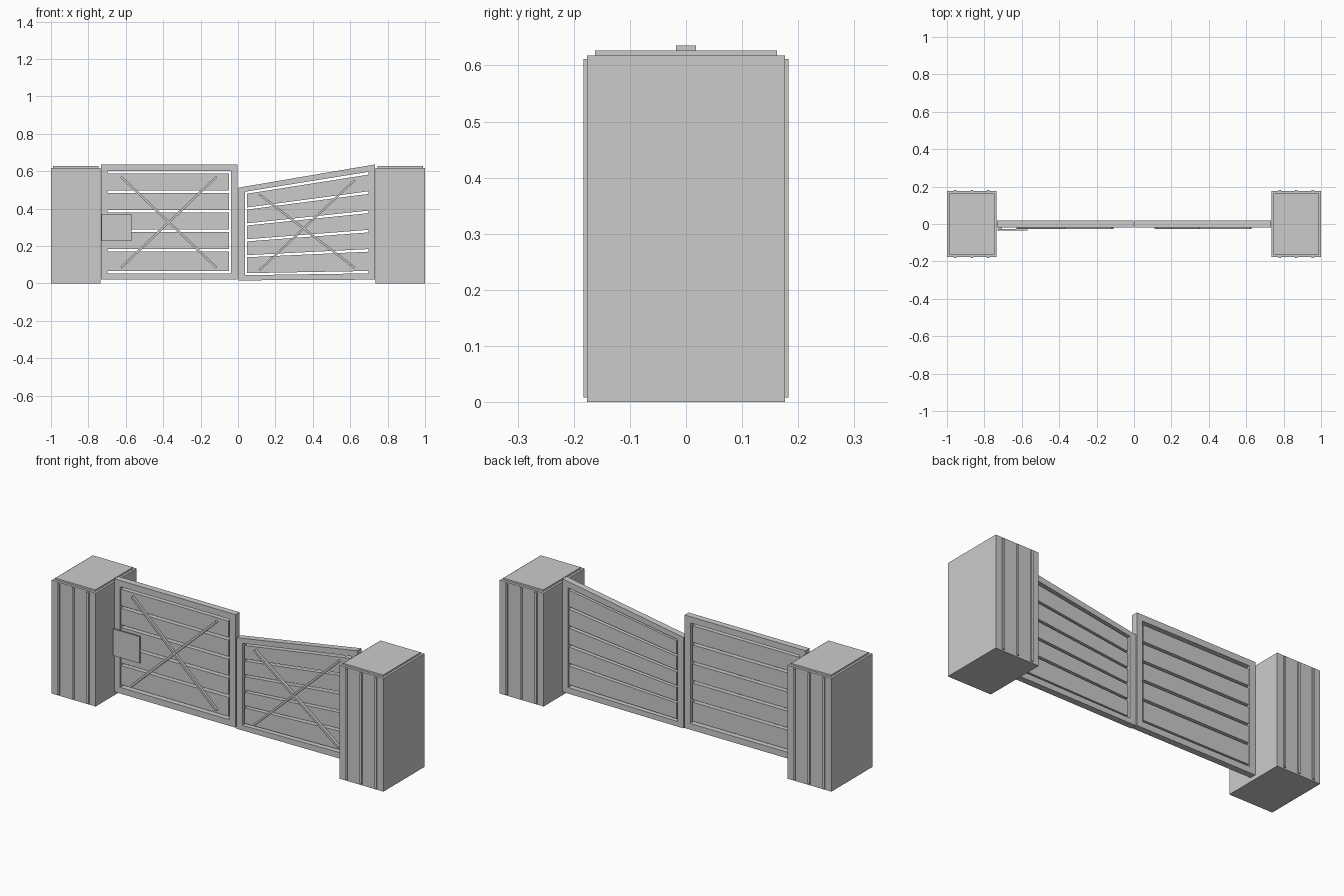
import bpy
import bmesh
import math
from mathutils import Matrix, Vector

cube = bpy.data.objects.get("Cube")
if cube:
    bpy.data.objects.remove(cube, do_unlink=True)

# One plain grey for everything
grey = bpy.data.materials.new("plain grey")
grey.use_nodes = True
GREY = (0.6, 0.6, 0.6, 1)
grey.diffuse_color = GREY
grey.node_tree.nodes["Principled BSDF"].inputs["Base Color"].default_value = GREY

OUTER, INNER = 0.733, 0.003   # extent of a gate leaf in |x|
LOW = 0.805                   # height ratio of the sloping leaf at its inner end


def keep(p):
    return p


def mirror(p):
    return Vector((-p.x, p.y, p.z))


def mirror_slope(p):
    t = (-p.x - INNER) / (OUTER - INNER)
    return Vector((-p.x, p.y, p.z * (LOW + (1 - LOW) * t)))


def box(name, x, y, z, shape=keep, tilt=0.0):
    """Box from (min, max) ranges, tilted about y, then passed through shape."""
    bm = bmesh.new()
    bmesh.ops.create_cube(bm, size=1)
    size = [r[1] - r[0] for r in (x, y, z)]
    mid = [(r[0] + r[1]) / 2 for r in (x, y, z)]
    mat = (Matrix.Translation(mid) @ Matrix.Rotation(tilt, 4, 'Y')
           @ Matrix.Diagonal((*size, 1)))
    for v in bm.verts:
        v.co = shape(mat @ v.co)
    bmesh.ops.recalc_face_normals(bm, faces=bm.faces)
    mesh = bpy.data.meshes.new(name)
    bm.to_mesh(mesh)
    bm.free()
    mesh.materials.append(grey)
    obj = bpy.data.objects.new(name, mesh)
    bpy.context.collection.objects.link(obj)
    return obj


def pillar(side, shape):
    box(side + "_pillar", (-1, -0.735), (-0.176, 0.176), (0, 0.618), shape)
    box(side + "_pillar_cap", (-0.988, -0.747), (-0.162, 0.162), (0.618, 0.627), shape)
    # Thin upright battens on the front and back
    for i in range(3):
        x = -0.956 + 0.0885 * i
        for face, y in (("front", (-0.183, -0.175)), ("back", (0.175, 0.183))):
            box(f"{side}_{face}_batten_{i + 1}", (x - 0.006, x + 0.006), y,
                (0.008, 0.612), shape)


def leaf(side, shape):
    depth = (-0.0175, 0.0175)
    # Frame
    box(side + "_outer_stile", (-OUTER, -0.698), depth, (0.02, 0.636), shape)
    box(side + "_inner_stile", (-0.038, -INNER), depth, (0.02, 0.636), shape)
    box(side + "_top_rail", (-0.698, -0.038), depth, (0.602, 0.636), shape)
    box(side + "_bottom_rail", (-0.698, -0.038), depth, (0.02, 0.054), shape)
    # Horizontal planks
    for i in range(5):
        bottom = 0.067 if i == 0 else 0.081 + 0.104 * i
        box(f"{side}_plank_{i + 1}", (-0.698, -0.048), (-0.012, 0.012),
            (bottom, 0.171 + 0.104 * i), shape)
    # Crossed braces on the front
    dx, dz = 0.51, 0.485
    half, angle = math.hypot(dx, dz) / 2, math.atan2(dz, dx)
    for i, s in enumerate((1, -1)):
        box(f"{side}_brace_{i + 1}", (-0.37 - half, -0.37 + half),
            (-0.026 - 0.002 * i, -0.011), (0.321, 0.333), shape, s * angle)


pillar("right", keep)
pillar("left", mirror)
leaf("right", keep)
leaf("left", mirror_slope)

# Latch plate on the full-height leaf
box("latch_plate", (-0.73, -0.57), (-0.036, -0.027), (0.226, 0.371))
box("latch_mount", (-0.725, -0.705), (-0.028, -0.017), (0.28, 0.32))
